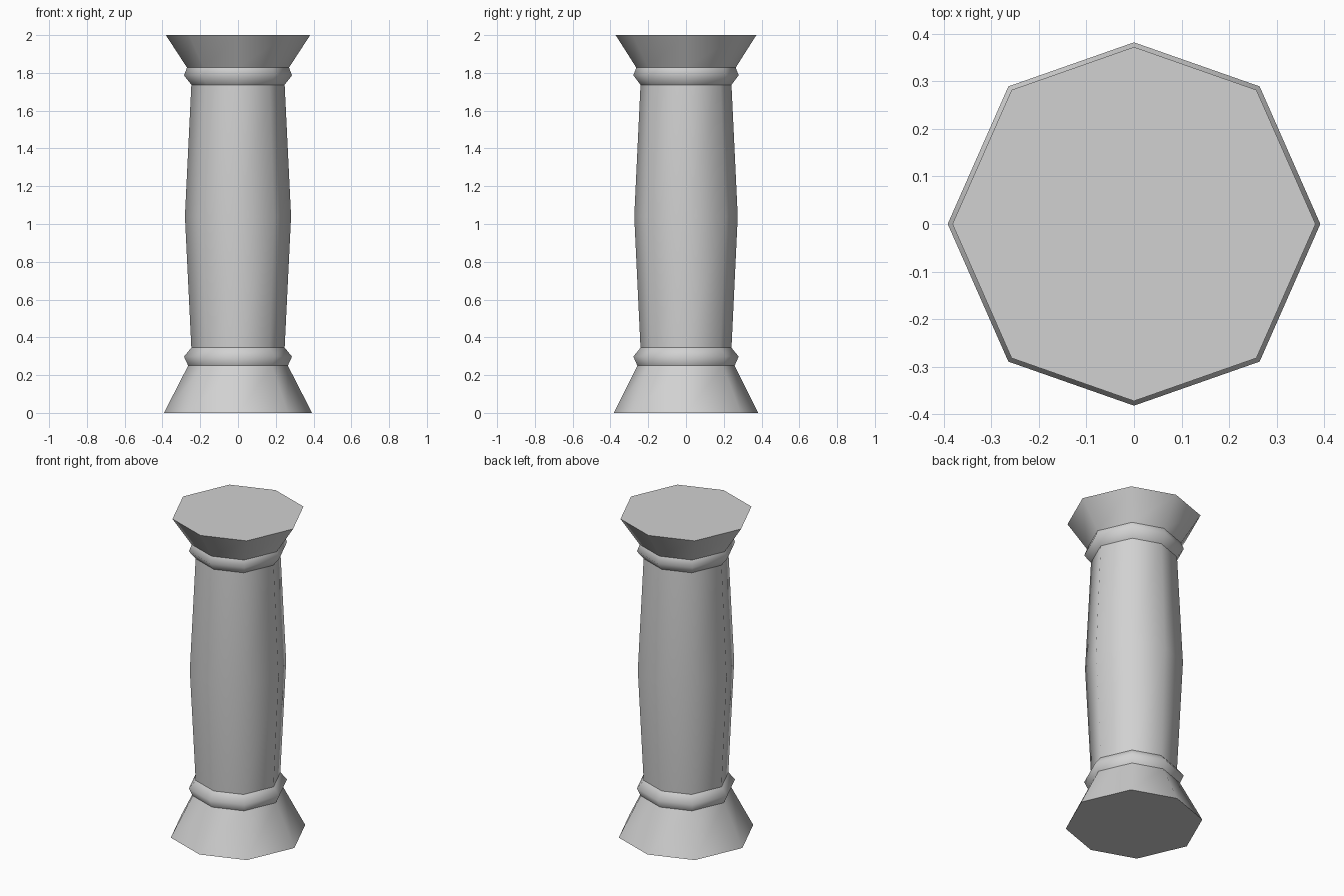
import bpy, bmesh
from math import sin, cos, radians

cube = bpy.data.objects.get("Cube")
if cube:
    bpy.data.objects.remove(cube, do_unlink=True)

# Pale grey stone
stone = bpy.data.materials.new("pale_grey_stone")
stone.use_nodes = True
colour = (0.64, 0.64, 0.64, 1)
stone.diffuse_color = colour
stone.node_tree.nodes["Principled BSDF"].inputs["Base Color"].default_value = colour

# Slightly uneven octagon, mirrored on both axes
d = radians(47.6)
OCTAGON = [(1, 0), (cos(d), sin(d)), (0, 0.975), (-cos(d), sin(d)),
           (-1, 0), (-cos(d), -sin(d)), (0, -0.975), (cos(d), -sin(d))]


def turned_part(name, profile, cap=None):
    """Stack octagons from (radius, height) pairs, rising; cap is 'top' or 'bottom'."""
    bm = bmesh.new()
    rings = [[bm.verts.new((r * x, r * y, z)) for x, y in OCTAGON] for r, z in profile]
    n = len(OCTAGON)
    for low, high in zip(rings, rings[1:]):
        for i in range(n):
            j = (i + 1) % n
            bm.faces.new((low[i], low[j], high[j], high[i])).smooth = True
    if cap:
        loop = rings[-1] if cap == "top" else rings[0][::-1]
        face = bm.faces.new(loop)
        for edge in face.edges:
            edge.smooth = False
    mesh = bpy.data.meshes.new(name)
    bm.to_mesh(mesh)
    bm.free()
    mesh.materials.append(stone)
    obj = bpy.data.objects.new(name, mesh)
    bpy.context.collection.objects.link(obj)
    return obj


# Flared foot, lower moulding, bulging shaft, upper moulding, flared capital
turned_part("base", [(0.392, 0), (0.264, 0.25)], "bottom")
turned_part("lower_ring", [(0.264, 0.25), (0.286, 0.298), (0.247, 0.345)])
turned_part("shaft", [(0.247, 0.345), (0.281, 1.04), (0.247, 1.737)])
turned_part("upper_ring", [(0.247, 1.737), (0.286, 1.787), (0.27, 1.828)])
turned_part("capital", [(0.27, 1.828), (0.382, 2)], "top")
